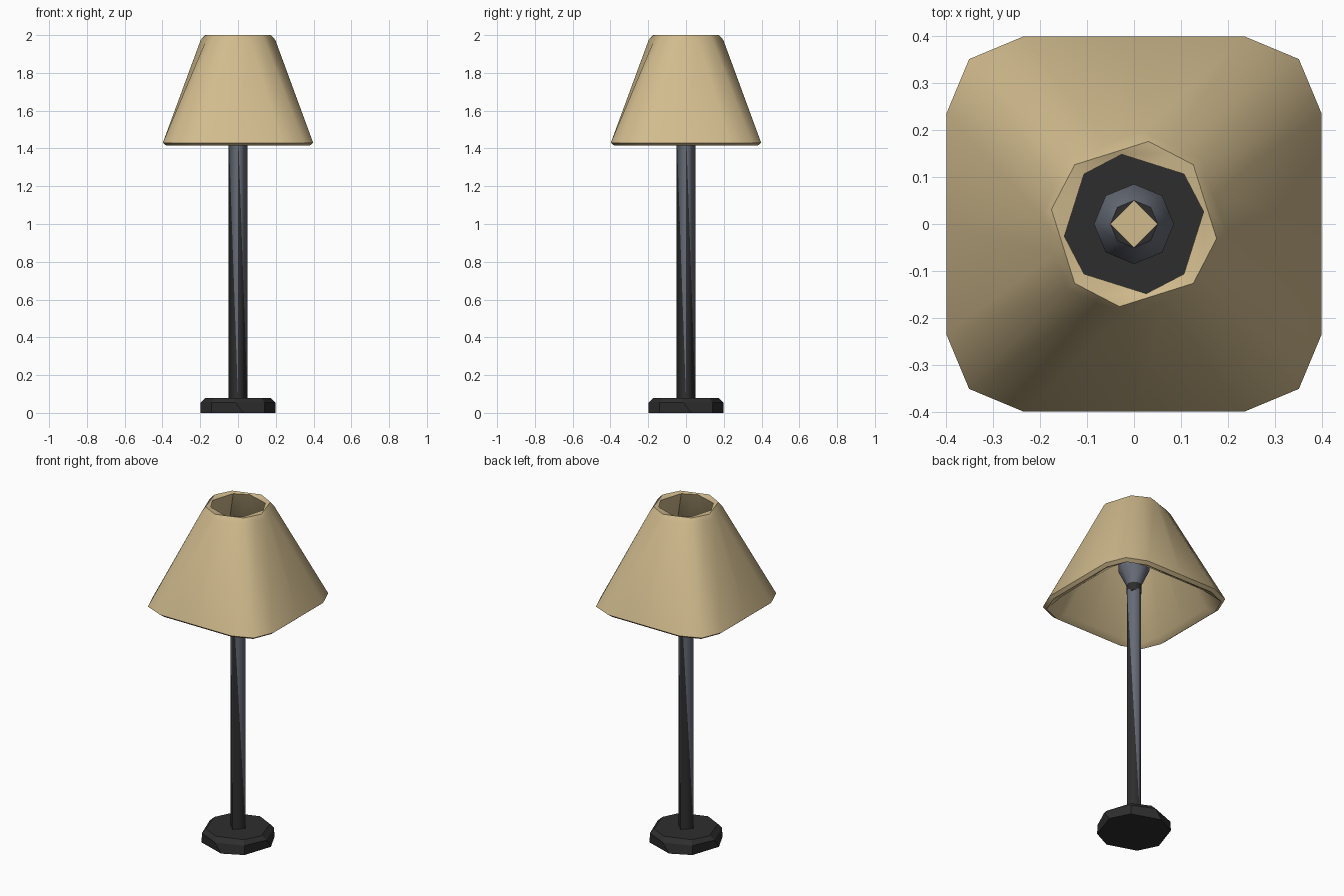
import bpy, bmesh
from math import radians, cos, sin
from mathutils import Vector, Matrix

if "Cube" in bpy.data.objects:
    bpy.data.objects.remove(bpy.data.objects["Cube"])


def material(name, rgb):
    m = bpy.data.materials.new(name)
    m.use_nodes = True
    col = (*rgb, 1)
    m.diffuse_color = col
    m.node_tree.nodes["Principled BSDF"].inputs["Base Color"].default_value = col
    return m


TAN = material("tan fabric", (0.64, 0.50, 0.27))
DARK = material("dark metal", (0.027, 0.027, 0.027))
STEEL = material("blue grey metal", (0.13, 0.145, 0.18))


def finish(bm, name, mats, angle):
    bmesh.ops.recalc_face_normals(bm, faces=bm.faces)
    me = bpy.data.meshes.new(name)
    bm.to_mesh(me)
    bm.free()
    ob = bpy.data.objects.new(name, me)
    bpy.context.collection.objects.link(ob)
    for m in mats:
        me.materials.append(m)
    bpy.ops.object.select_all(action='DESELECT')
    ob.select_set(True)
    bpy.context.view_layer.objects.active = ob
    bpy.ops.object.shade_smooth_by_angle(angle=radians(angle))
    return ob


def octagon(r, twist=0):
    # Eight corners; the four on the axes turn by the twist
    pts = []
    for i in range(8):
        a = radians(45 * i + (twist if i % 2 == 0 else 0))
        pts.append(Vector((r * cos(a), r * sin(a))))
    return pts


def doubled(pts):
    # Add a midpoint on every edge
    out = []
    for i, p in enumerate(pts):
        out += [p, p.lerp(pts[(i + 1) % len(pts)], 0.5)]
    return out


def rounded_square(half, chamfer, corner):
    quarter = [(half, 0), (half, chamfer), (corner, corner), (chamfer, half)]
    return [Matrix.Rotation(radians(90 * q), 2) @ Vector(p)
            for q in range(4) for p in quarter]


def loft(name, rings, mats, angle=50, close=False, mat_rule=None):
    bm = bmesh.new()
    loops = [[bm.verts.new((p.x, p.y, z)) for p in pts] for pts, z in rings]
    n = len(loops[0])
    pairs = list(zip(loops, loops[1:]))
    if close:
        pairs.append((loops[-1], loops[0]))
    for k, (a, b) in enumerate(pairs):
        for i in range(n):
            j = (i + 1) % n
            f = bm.faces.new((a[i], a[j], b[j], b[i]))
            f.material_index = mat_rule(k) if mat_rule else 0
    if not close:
        bm.faces.new(loops[0])
        bm.faces.new(loops[-1])
    return finish(bm, name, mats, angle)


# Base: chamfered eight-sided foot
loft("base", [(octagon(0.2, 8), 0), (octagon(0.198, -4), 0.055),
              (octagon(0.175, -8), 0.08)], [DARK], 30)

# Pole: four-sided, each side split into a dark and a steel triangle
bm = bmesh.new()
low, high = [[bm.verts.new((0.05 * cos(radians(90 * i)), 0.05 * sin(radians(90 * i)), z))
              for i in range(4)] for z in (0.07, 1.5)]
for i in range(4):
    j = (i + 1) % 4
    bm.faces.new((low[i], low[j], high[i]))
    bm.faces.new((low[j], high[j], high[i])).material_index = 1
finish(bm, "pole", [DARK, STEEL], 100)

# Socket: dark neck, flared cup and rounded top
profile = [(0.042, 1.49), (0.042, 1.54), (0.085, 1.63), (0.085, 1.68), (0.05, 1.74)]
loft("socket", [(octagon(r), z) for r, z in profile], [DARK, STEEL],
     60, mat_rule=lambda k: 0 if k == 0 else 1)

# Tip: small four-sided cap on the socket
loft("socket_tip", [(octagon(0.052)[::2], 1.72), (octagon(0.05)[::2], 1.75)], [TAN], 30)

# Shade: hollow, rounded square below and octagonal above
loft("lamp_shade", [
    (rounded_square(0.34, 0.2, 0.32), 1.435),
    (rounded_square(0.38, 0.225, 0.335), 1.415),
    (rounded_square(0.398, 0.235, 0.35), 1.43),
    (doubled(octagon(0.198, -5)), 1.975),
    (doubled(octagon(0.178, -10)), 2.0),
    (doubled(octagon(0.15, 10)), 1.995),
], [TAN], 50, close=True)
